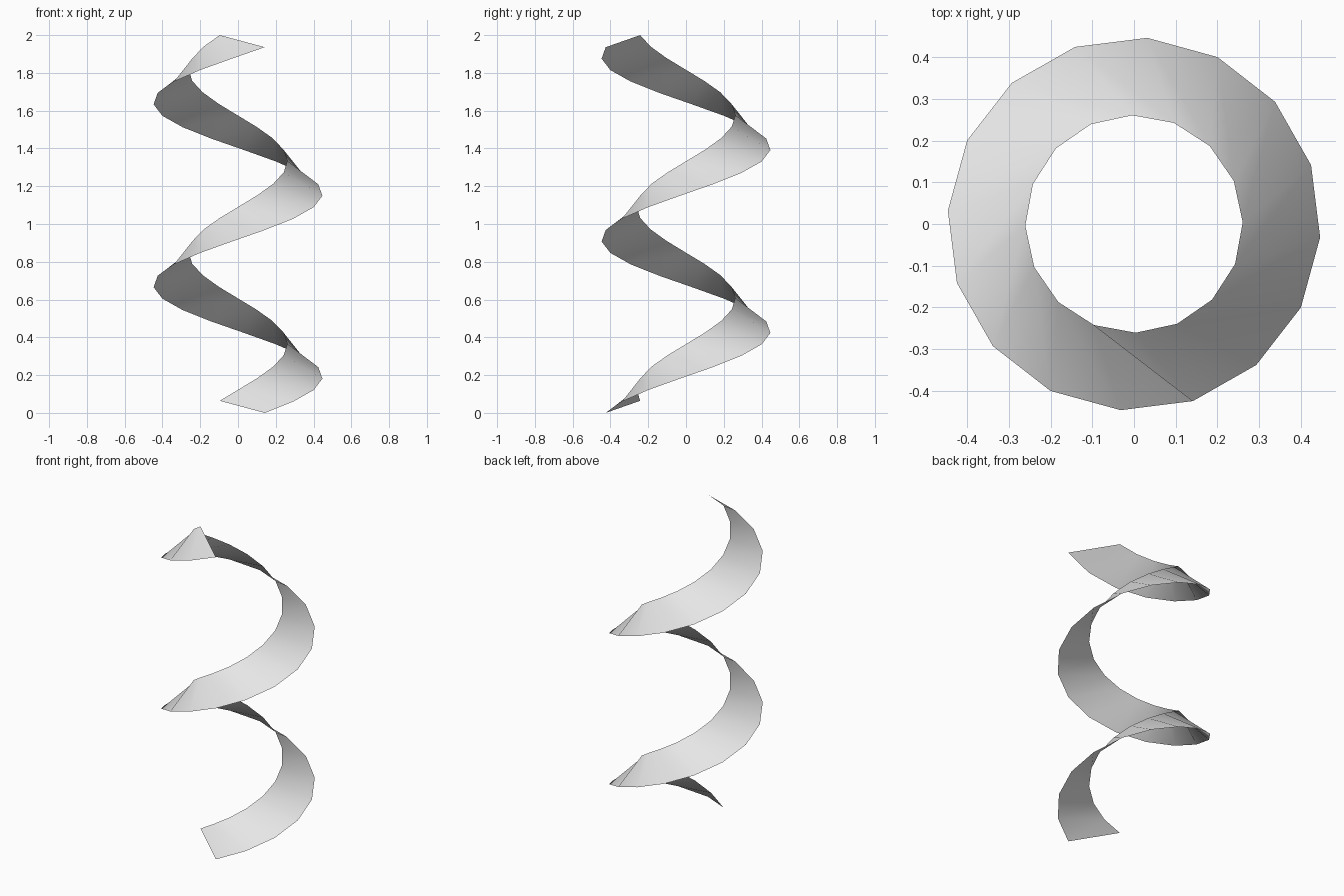
import bpy
import bmesh
from math import cos, sin, radians

cube = bpy.data.objects.get("Cube")
if cube:
    bpy.data.objects.remove(cube, do_unlink=True)

# Helix dimensions
SIDES, TURNS = 16, 2
RISE = 1.936 / (SIDES * TURNS)


def rail(bm, radius, start_angle, start_z):
    """One edge of the ribbon, climbing counterclockwise."""
    verts = []
    for i in range(SIDES * TURNS + 1):
        a = radians(start_angle + i * 360 / SIDES)
        verts.append(bm.verts.new((radius * cos(a), radius * sin(a), start_z + i * RISE)))
    return verts


# Ribbon surface: the inner rail trails the outer one, so the strip is tilted
bm = bmesh.new()
outer = rail(bm, 0.448, -71.6, 0.0)
inner = rail(bm, 0.261, -111.6, 0.064)
for i in range(SIDES * TURNS):
    face = bm.faces.new((outer[i], outer[i + 1], inner[i + 1], inner[i]))
    face.smooth = True
mesh = bpy.data.meshes.new("spiral_ribbon")
bm.to_mesh(mesh)
bm.free()
ribbon = bpy.data.objects.new("spiral_ribbon", mesh)
bpy.context.collection.objects.link(ribbon)

# Light grey material
grey = bpy.data.materials.new("light_grey")
grey.use_nodes = True
colour = (0.8, 0.8, 0.8, 1)
grey.diffuse_color = colour
grey.node_tree.nodes["Principled BSDF"].inputs["Base Color"].default_value = colour
mesh.materials.append(grey)
